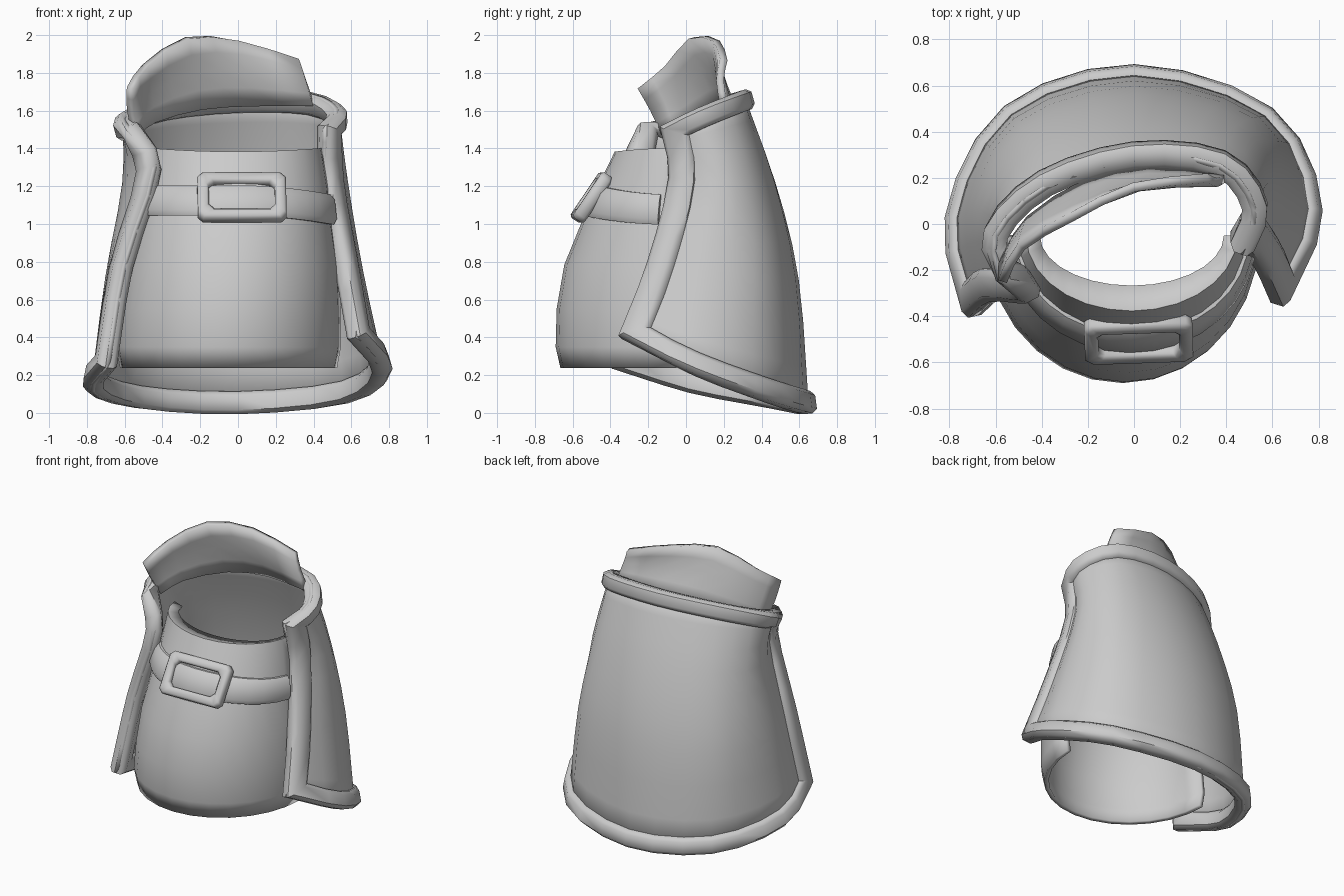
import bpy, bmesh, math
from mathutils import Vector as V

if "Cube" in bpy.data.objects:
    bpy.data.objects.remove(bpy.data.objects["Cube"])


def catmull(pts, n):
    # smooth open polyline through the control points
    p = [V(q) for q in pts]
    p = [2 * p[0] - p[1]] + p + [2 * p[-1] - p[-2]]
    out = []
    for i in range(1, len(p) - 2):
        a, b, c, d = p[i - 1:i + 3]
        for k in range(n):
            t = k / n
            out.append(0.5 * (2 * b + (c - a) * t + (2 * a - 5 * b + 4 * c - d) * t * t
                              + (3 * b - a - 3 * c + d) * t ** 3))
    return out + [p[-2]]


def grid(rows, nu, nv):
    # refine a coarse control grid in both directions
    wide = [catmull(r, nu) for r in rows]
    return [list(r) for r in zip(*[catmull(c, nv) for c in zip(*wide)])]


def loft(name, rows, ring=False, loop=False, thick=0, angle=40):
    # skin a list of equally long point rows
    bm = bmesh.new()
    vs = [[bm.verts.new(p) for p in r] for r in rows]
    n, m = len(vs), len(vs[0])
    for i in range(n if loop else n - 1):
        for j in range(m if ring else m - 1):
            k, l = (i + 1) % n, (j + 1) % m
            bm.faces.new((vs[i][j], vs[i][l], vs[k][l], vs[k][j]))
    if ring and not loop:
        bm.faces.new(vs[0])
        bm.faces.new(vs[-1])
    bmesh.ops.recalc_face_normals(bm, faces=bm.faces)
    me = bpy.data.meshes.new(name)
    bm.to_mesh(me)
    bm.free()
    ob = bpy.data.objects.new(name, me)
    bpy.context.collection.objects.link(ob)
    if thick:
        mod = ob.modifiers.new("thickness", 'SOLIDIFY')
        mod.thickness = thick
        mod.offset = 0
    bpy.ops.object.select_all(action='DESELECT')
    ob.select_set(True)
    bpy.context.view_layer.objects.active = ob
    bpy.ops.object.shade_smooth_by_angle(angle=math.radians(angle))
    return ob


# Open coat: right front edge, round the back, to left front edge
coat_rows = [
    [(.46, -.13, 1.52), (.52, .06, 1.61), (.37, .25, 1.69), (0, .28, 1.70),
     (-.38, .16, 1.66), (-.60, -.05, 1.58), (-.58, -.25, 1.50)],
    [(.46, -.08, 1.24), (.57, .18, 1.22), (.41, .39, 1.22), (0, .46, 1.22),
     (-.42, .33, 1.22), (-.60, .03, 1.22), (-.44, -.33, 1.30)],
    [(.55, -.20, .78), (.65, .12, .75), (.51, .45, .72), (0, .585, .70),
     (-.50, .43, .70), (-.69, .05, .72), (-.60, -.33, .78)],
    [(.62, -.35, .40), (.77, .05, .20), (.57, .46, .05), (0, .64, -.005),
     (-.53, .47, .025), (-.77, .02, .11), (-.69, -.40, .24)]]
C = grid(coat_rows, 3, 3)
loft("coat_shell", C, thick=.025)

# Padded trim all round the coat border
R, K = len(C) - 1, len(C[0]) - 1
border = ([(0, j) for j in range(K)] + [(i, K) for i in range(R)]
          + [(R, j) for j in range(K, 0, -1)] + [(i, 0) for i in range(R, 0, -1)])
section = [(0, -.03), (0, .03), (.2, .055), (.8, .05), (1, .025), (1, -.025), (.8, -.05), (.2, -.055)]
rings = []
for i, j in border:
    near_corner = min(i, R - i) + min(j, K - j) == 1
    if near_corner:
        continue
    du = C[i][min(j + 1, K)] - C[i][max(j - 1, 0)]
    dv = C[min(i + 1, R)][j] - C[max(i - 1, 0)][j]
    nrm = du.cross(dv).normalized()
    if nrm.dot(C[i][j] - V((0, -.1, C[i][j].z))) < 0:
        nrm = -nrm
    inward = V((0, 0, 0))
    if j in (0, K):
        inward += du.normalized() * (.15 if j == 0 else -.15)
    if i in (0, R):
        inward += dv.normalized() * (.11 if i == 0 else -.12)
    rings.append([C[i][j] + inward * u + nrm * w for u, w in section])
loft("coat_trim", rings, ring=True, loop=True, angle=50)

# Stand-up collar
collar_rows = [
    [(-.57, -.25, 1.72), (-.49, -.10, 1.84), (-.27, .03, 1.985), (0, .16, 1.97), (.32, .20, 1.87)],
    [(-.57, -.18, 1.60), (-.47, -.03, 1.70), (-.24, .10, 1.81), (.04, .17, 1.82), (.36, .18, 1.76)],
    [(-.54, -.12, 1.47), (-.45, .02, 1.54), (-.2, .18, 1.61), (.08, .24, 1.63), (.40, .2, 1.63)]]
loft("collar", grid(collar_rows, 2, 2), thick=.04)

# Vest front: half ellipse whose size follows the height (z, front y, half width, centre x)
profile = [(.24, -.65, .56, -.05), (.35, -.675, .58, -.05), (.55, -.67, .57, -.04), (.78, -.63, .55, -.03),
           (1.05, -.52, .50, -.02), (1.2, -.45, .475, -.01), (1.37, -.37, .45, -.01)]


def vest_point(a, z, off=0):
    k = max(i for i in range(len(profile) - 1) if i == 0 or profile[i][0] <= z)
    p, q = profile[k], profile[k + 1]
    t = (z - p[0]) / (q[0] - p[0])
    y, w, cx = (p[n] + (q[n] - p[n]) * t for n in (1, 2, 3))
    return V((cx + (w + off) * math.cos(a), -.05 + (y + .05 - off) * math.sin(a), z))


angles = [math.pi * k / 14 for k in range(15)]
vest = [[vest_point(a, p[0]) for a in angles] for p in profile]
for a, p in zip(angles, vest[-1]):
    p.z += .02 * math.cos(a) ** 2
# rolled neck edge
vest.append([V((p.x * .9, p.y + .1 * math.sin(a), p.z - .02)) for a, p in zip(angles, vest[-1])])
loft("vest_front", vest, thick=.03, angle=35)

# Belt across the vest
belt_section = [(-.08, -.01), (-.08, .03), (-.05, .05), (.05, .05), (.08, .03), (.08, -.01)]
belt = []
for k in range(15):
    a = math.pi * (.06 + .88 * k / 14)
    zc = 1.125 - .05 * max(0, math.cos(a)) ** 2
    belt.append([vest_point(a, zc + dz, off) for dz, off in belt_section])
loft("belt", belt, ring=True)

# Buckle: chamfered rectangular frame leaning back
w, h, c = .205, .115, .028
outline = [(w, -h + c), (w, h - c), (w - c, h), (-w + c, h), (-w, h - c), (-w, -h + c), (-w + c, -h), (w - c, -h)]
tube = [(-.03, -.022), (-.03, .022), (-.018, .036), (.018, .036), (.03, .022), (.03, -.022), (.018, -.036), (-.018, -.036)]
frame = []
for x, z in outline:
    sx, sz = math.copysign(1, x), math.copysign(1, z)
    frame.append([V((x + sx * u, d, z + sz * u)) for u, d in tube])
buckle = loft("belt_buckle", frame, ring=True, loop=True, angle=50)
buckle.location = (.02, -.50, 1.14)
buckle.rotation_euler = (math.radians(-34), 0, math.radians(2))
